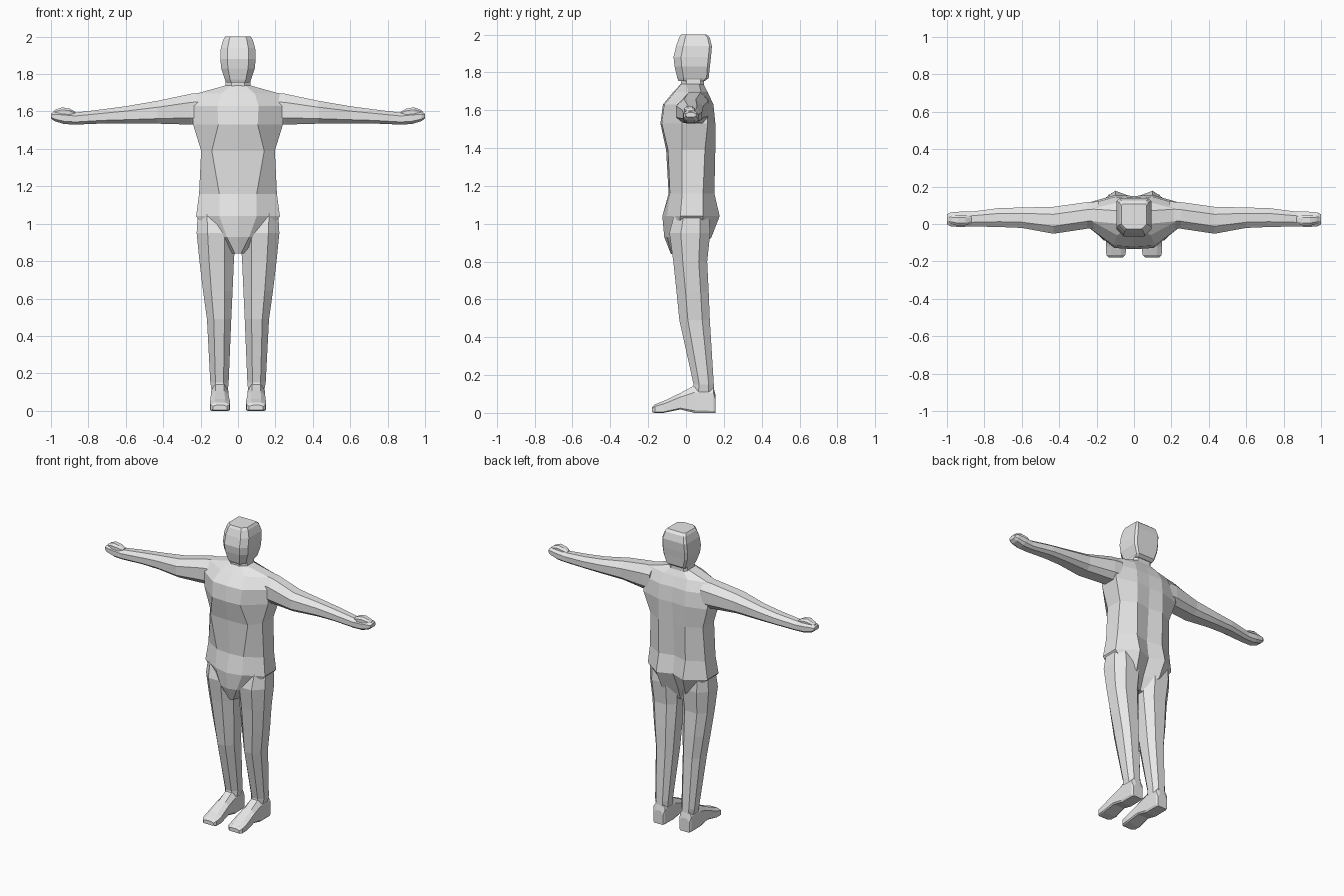
import bpy, bmesh

grey = bpy.data.materials.new("plain grey")
grey.diffuse_color = (0.8, 0.8, 0.8, 1)


def loft(name, rings, mirror=False):
    """Skin a list of equal-length point rings and cap both ends."""
    bm = bmesh.new()
    loops = [[bm.verts.new(p) for p in r] for r in rings]
    n = len(loops[0])
    for a, b in zip(loops, loops[1:]):
        for i in range(n):
            j = (i + 1) % n
            bm.faces.new((a[i], a[j], b[j], b[i]))
    bm.faces.new(loops[0][::-1])
    bm.faces.new(loops[-1])
    bmesh.ops.recalc_face_normals(bm, faces=bm.faces)
    me = bpy.data.meshes.new(name)
    bm.to_mesh(me)
    bm.free()
    me.materials.append(grey)
    ob = bpy.data.objects.new(name, me)
    bpy.context.collection.objects.link(ob)
    if mirror:
        m = ob.modifiers.new("mirror", 'MIRROR')
        m.use_mirror_merge = False
    return ob


def octagon(u0, u1, v0, v1, lo=0.3, hi=0.3):
    """Box with cut corners: lo and hi are the cuts at the v0 and v1 sides."""
    du, dv = u1 - u0, v1 - v0
    return [(u0 + du * lo, v0), (u1 - du * lo, v0), (u1, v0 + dv * lo), (u1, v1 - dv * hi),
            (u1 - du * hi, v1), (u0 + du * hi, v1), (u0, v1 - dv * hi), (u0, v0 + dv * lo)]


# torso: z, front centre y, front x, front y, side x, side front y, side back y, back x, back y, back centre y
torso = [
    (0.84, -0.08, 0.015, -0.075, 0.03, -0.03, 0.04, 0.02, 0.06, 0.06),
    (0.93, -0.115, 0.06, -0.10, 0.13, -0.04, 0.08, 0.09, 0.135, 0.09),
    (1.04, -0.125, 0.10, -0.10, 0.224, -0.03, 0.09, 0.10, 0.178, 0.14),
    (1.16, -0.092, 0.10, -0.085, 0.208, -0.02, 0.09, 0.10, 0.15, 0.125),
    (1.39, -0.105, 0.14, -0.095, 0.197, -0.02, 0.10, 0.10, 0.155, 0.14),
    (1.53, -0.135, 0.105, -0.128, 0.24, -0.02, 0.115, 0.10, 0.155, 0.15),
    (1.63, -0.122, 0.11, -0.115, 0.24, -0.02, 0.105, 0.10, 0.145, 0.14),
    (1.695, -0.068, 0.09, -0.06, 0.225, 0.015, 0.08, 0.09, 0.115, 0.115),
    (1.738, -0.028, 0.04, -0.025, 0.07, 0.0, 0.07, 0.04, 0.092, 0.092),
]
rings = []
for z, fc, fx, fy, sx, sf, sb, bx, by, bc in torso:
    half = [(fx, fy), (sx, sf), (sx, sb), (bx, by)]
    ring = [(0, fc)] + half + [(0, bc)] + [(-x, y) for x, y in reversed(half)]
    rings.append([(x, y, z) for x, y in ring])
loft("torso", rings)

# neck
loft("neck", [[(x, y, z) for x, y in octagon(-w, w, -0.027, 0.096, 0.25, 0.15)]
              for z, w in ((1.68, 0.07), (1.80, 0.065))])

# head: z, half width, front y, back y
head = [(1.755, 0.062, -0.04, 0.10), (1.77, 0.070, -0.046, 0.12), (1.83, 0.090, -0.06, 0.126),
        (1.88, 0.094, -0.066, 0.132), (1.94, 0.092, -0.052, 0.137),
        (1.985, 0.078, -0.036, 0.125), (2.0, 0.068, -0.026, 0.108)]
loft("head", [[(x, y, z) for x, y in octagon(-w, w, a, b, 0.2, 0.07)] for z, w, a, b in head])

# legs: z, inner x, outer x, front y, back y
leg = [(1.06, 0.04, 0.215, -0.06, 0.12), (0.95, 0.012, 0.221, -0.088, 0.128),
       (0.80, 0.022, 0.206, -0.067, 0.112), (0.64, 0.029, 0.187, -0.05, 0.12),
       (0.49, 0.036, 0.166, -0.035, 0.126), (0.15, 0.05, 0.148, 0.04, 0.147),
       (0.10, 0.055, 0.138, 0.03, 0.15)]
loft("leg", [[(x, y, z) for x, y in octagon(a, b, c, d, 0.28, 0.25)] for z, a, b, c, d in leg], True)

# feet: y, inner x, outer x, bottom z, top z
foot = [(0.157, 0.062, 0.135, 0.0, 0.09), (0.145, 0.055, 0.142, 0.0, 0.14),
        (0.045, 0.052, 0.143, 0.0, 0.145), (-0.03, 0.05, 0.145, 0.018, 0.105),
        (-0.12, 0.042, 0.15, 0.0, 0.062), (-0.165, 0.045, 0.148, 0.0, 0.045),
        (-0.18, 0.06, 0.135, 0.004, 0.03)]
loft("foot", [[(x, y, z) for x, z in octagon(a, b, c, d, 0.08, 0.25)] for y, a, b, c, d in foot], True)

# arms and hands: x, front y, back y, bottom z, top z
arm = [(0.19, -0.02, 0.12, 1.53, 1.70), (0.25, -0.025, 0.117, 1.53, 1.695),
       (0.43, -0.052, 0.092, 1.535, 1.657), (0.60, -0.021, 0.088, 1.536, 1.628),
       (0.72, -0.016, 0.085, 1.536, 1.612), (0.87, -0.013, 0.066, 1.53, 1.594),
       (0.93, -0.016, 0.066, 1.533, 1.60), (0.98, -0.013, 0.062, 1.548, 1.60),
       (1.0, -0.002, 0.052, 1.563, 1.588)]
loft("arm", [[(x, y, z) for y, z in octagon(a, b, c, d, 0.22, 0.28)] for x, a, b, c, d in arm], True)

# thumbs lying on top of the hands
thumb = [(0.87, 0.005, 0.04, 1.575, 1.598), (0.90, -0.008, 0.048, 1.57, 1.615),
         (0.94, -0.010, 0.048, 1.57, 1.622), (0.975, 0.0, 0.045, 1.57, 1.61),
         (0.99, 0.01, 0.038, 1.57, 1.598)]
loft("thumb", [[(x, y, z) for y, z in octagon(a, b, c, d, 0.1, 0.25)] for x, a, b, c, d in thumb], True)
